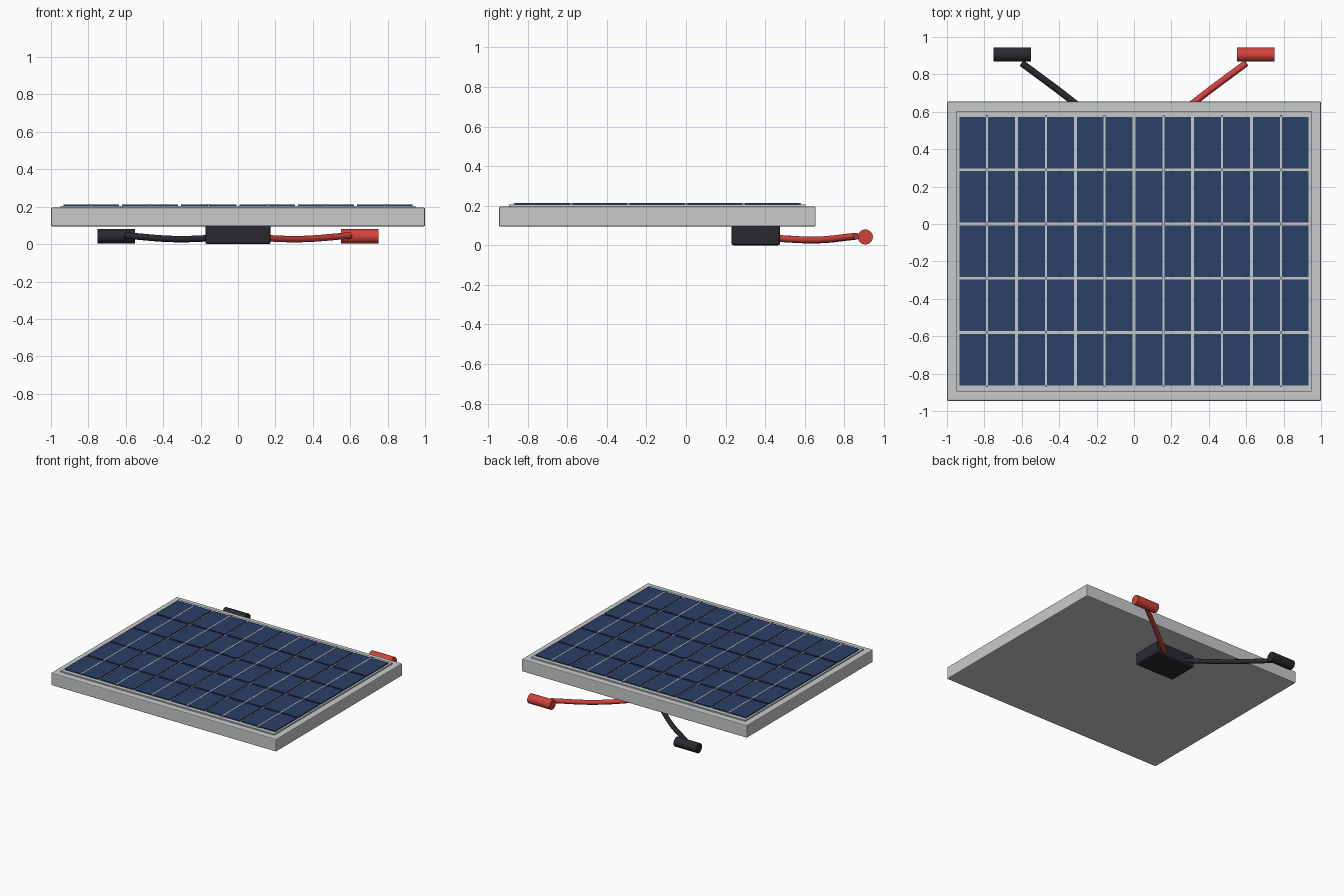
import bpy, math
from mathutils import Vector

cube = bpy.data.objects.get("Cube")
if cube:
    bpy.data.objects.remove(cube, do_unlink=True)


def material(name, rgb):
    m = bpy.data.materials.new(name)
    m.use_nodes = True
    m.diffuse_color = (*rgb, 1)
    m.node_tree.nodes["Principled BSDF"].inputs["Base Color"].default_value = (*rgb, 1)
    return m


aluminium = material("aluminium", (0.58, 0.59, 0.60))
backing = material("pale_backing", (0.55, 0.58, 0.59))
silver = material("silver_strip", (0.56, 0.58, 0.60))
blue = material("cell_blue", (0.025, 0.05, 0.135))
black = material("black_plastic", (0.022, 0.022, 0.028))
red = material("red_plastic", (0.65, 0.055, 0.045))


def box(name, low, high, mat, bevel=0):
    """Box between two corners, with optional rounded edges."""
    low, high = Vector(low), Vector(high)
    bpy.ops.mesh.primitive_cube_add(size=1, location=(low + high) / 2)
    o = bpy.context.object
    o.name = name
    o.scale = high - low
    bpy.ops.object.transform_apply(location=False, rotation=False, scale=True)
    o.data.materials.append(mat)
    if bevel:
        b = o.modifiers.new("soft_edges", "BEVEL")
        b.width, b.segments = bevel, 2
    return o


# Frame and raised backing sheet
MID_Y = -0.145
box("frame", (-1, MID_Y - 0.8, 0.095), (1, MID_Y + 0.8, 0.195), aluminium, 0.006)
box("backing_sheet", (-0.95, MID_Y - 0.75, 0.19), (0.95, MID_Y + 0.75, 0.205), backing)

# Grid of cells, with a silver strip down each column
PITCH_X, PITCH_Y = 0.314, 0.29
for col in range(6):
    x = (col - 2.5) * PITCH_X
    for row in range(5):
        y = MID_Y + (row - 2) * PITCH_Y
        box(f"cell_{col}_{row}", (x - 0.149, y - 0.138, 0.203),
            (x + 0.149, y + 0.138, 0.213), blue)
    box(f"strip_{col}", (x - 0.005, MID_Y - 0.727, 0.204),
        (x + 0.005, MID_Y + 0.727, 0.2145), silver)

# Junction box under the panel
box("junction_box", (-0.175, 0.23, 0), (0.175, 0.475, 0.1), black, 0.01)

# Cables and plugs, one on each side
for side, name, mat in ((1, "left", red), (-1, "right", black)):
    curve = bpy.data.curves.new(name + "_cable", "CURVE")
    curve.dimensions = "3D"
    curve.bevel_depth = 0.018
    curve.bevel_resolution = 3
    curve.use_fill_caps = True
    spline = curve.splines.new("BEZIER")
    path = [(0.08, 0.45, 0.035), (0.34, 0.665, 0.027), (0.6, 0.86, 0.046)]
    spline.bezier_points.add(len(path) - 1)
    for point, (x, y, z) in zip(spline.bezier_points, path):
        point.co = (side * x, y, z)
        point.handle_left_type = point.handle_right_type = "AUTO"
    curve.materials.append(mat)
    cable = bpy.data.objects.new(name + "_cable", curve)
    bpy.context.collection.objects.link(cable)

    bpy.ops.mesh.primitive_cylinder_add(vertices=32, radius=0.038, depth=0.2,
                                        location=(side * 0.65, 0.906, 0.042),
                                        rotation=(0, math.pi / 2, 0))
    plug = bpy.context.object
    plug.name = name + "_plug"
    plug.data.materials.append(mat)
    bpy.ops.object.shade_smooth_by_angle(angle=math.radians(40))
